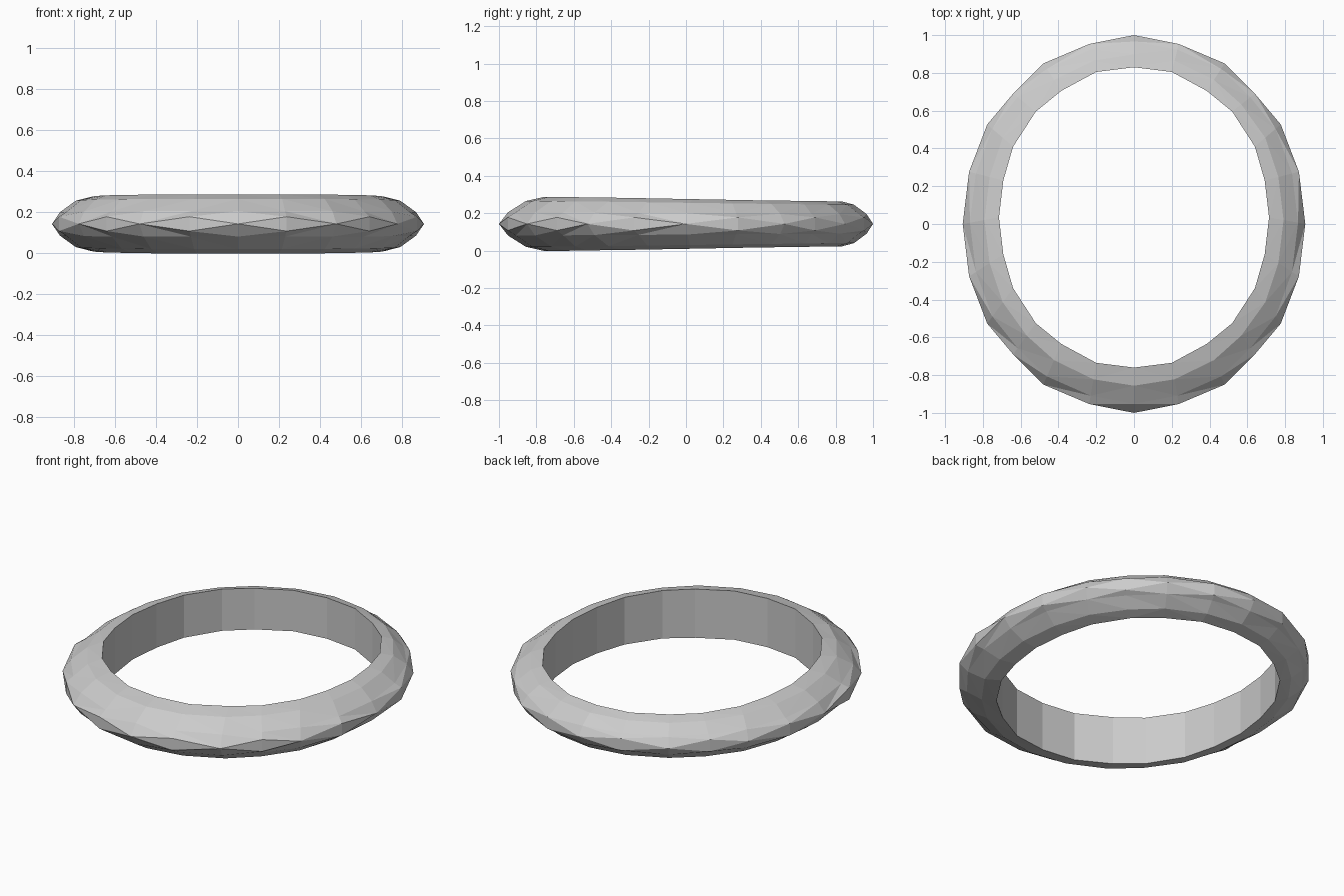
import bpy, bmesh

if "Cube" in bpy.data.objects:
    bpy.data.objects.remove(bpy.data.objects["Cube"])

# Quarter outlines of the outer and inner rims, from back (+y) round to the side (+x)
OUTER = [(0, 1), (.237, .953), (.48, .85), (.64, .69), (.777, .527), (.873, .277), (.907, 0)]
INNER = [(0, .795), (.2, .77), (.385, .67), (.52, .56), (.64, .375), (.692, .195), (.715, 0)]
# Cross-section: (fraction from outer to inner rim, fraction of half height)
SECTION = [(.2, .43), (.6, .85), (1, 1)]
MID_Z = .1425


def full_loop(quarter):
    half = quarter + [(x, -y) for x, y in reversed(quarter[:-1])]
    return half + [(-x, y) for x, y in reversed(half[1:-1])]


outer = full_loop(OUTER)
inner = [(x, y + .035) for x, y in full_loop(INNER)]

bm = bmesh.new()
rings = []
for i, (o, n) in enumerate(zip(outer, inner)):
    # The band is slightly taller at the front than at the back
    half_h = .1325 - .0115 * max(-.87, min(.87, o[1])) / .87
    # Every second outer corner splits in two, giving the row of diamond facets
    split = .035 if i % 2 else 0
    upper = [(0, split)] + [(s, h * half_h) for s, h in SECTION]
    points = upper + [(s, -h) for s, h in reversed(upper)]
    rings.append([bm.verts.new((o[0] + (n[0] - o[0]) * s,
                                o[1] + (n[1] - o[1]) * s, MID_Z + h))
                  for s, h in points])

count = len(rings)
for i in range(count):
    a, b = rings[i], rings[(i + 1) % count]
    for j in range(len(a)):
        k = (j + 1) % len(a)
        bm.faces.new((a[j], b[j], b[k], a[k]))

# Close the diamonds, then split the bent quads into flat facets
bmesh.ops.remove_doubles(bm, verts=bm.verts, dist=.0005)
bmesh.ops.triangulate(bm, faces=[f for f in bm.faces if len(f.verts) > 3])
bmesh.ops.recalc_face_normals(bm, faces=bm.faces)

# Ring body
mesh = bpy.data.meshes.new("ring_band")
bm.to_mesh(mesh)
bm.free()
ring = bpy.data.objects.new("ring_band", mesh)
bpy.context.collection.objects.link(ring)
